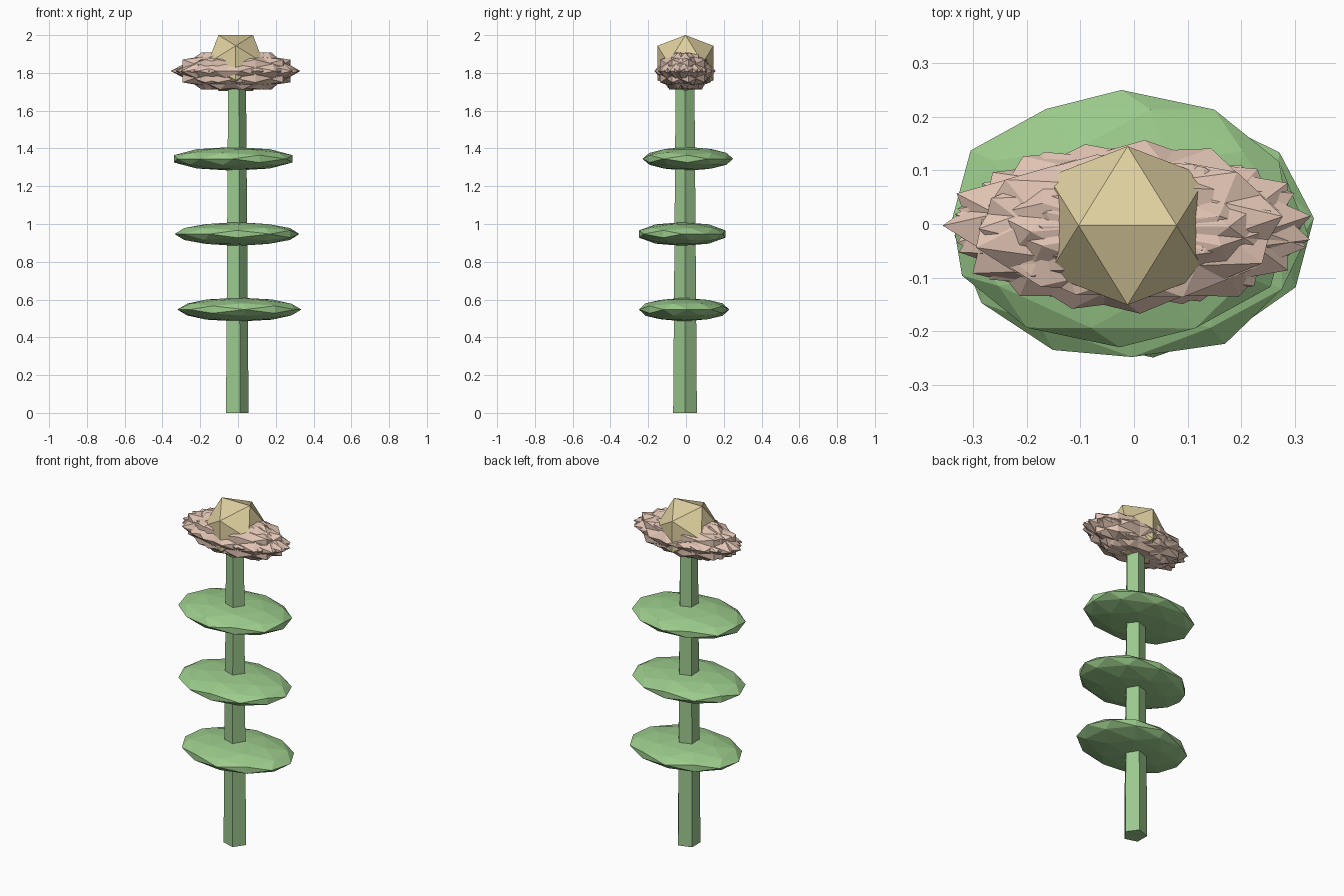
import bpy, bmesh, math
from mathutils import Matrix, Vector

if "Cube" in bpy.data.objects:
    bpy.data.objects.remove(bpy.data.objects["Cube"])

PHI = (1 + 5 ** 0.5) / 2
CX, CY = -0.01, -0.005


def material(name, rgb):
    m = bpy.data.materials.new(name)
    m.diffuse_color = (*rgb, 1)
    m.use_nodes = True
    m.node_tree.nodes["Principled BSDF"].inputs["Base Color"].default_value = m.diffuse_color
    return m


def finish(name, bm, mat):
    bmesh.ops.recalc_face_normals(bm, faces=bm.faces)
    mesh = bpy.data.meshes.new(name)
    bm.to_mesh(mesh)
    bm.free()
    mesh.materials.append(mat)
    ob = bpy.data.objects.new(name, mesh)
    bpy.context.collection.objects.link(ob)
    return ob


def ico(name, mat, centre, size, turn=0, detail=0):
    """Icosahedron with an edge on top, turned about z, then stretched."""
    bm = bmesh.new()
    for a in (-1, 1):
        for b in (-PHI, PHI):
            for co in ((a, 0, b), (0, b, a), (b, a, 0)):
                bm.verts.new(Vector(co).normalized())
    bmesh.ops.convex_hull(bm, input=bm.verts)
    if detail:
        bmesh.ops.subdivide_edges(bm, edges=bm.edges, cuts=1, use_grid_fill=True)
        for v in bm.verts:
            v.co.normalize()
    bm.transform(Matrix.Translation(centre) @ Matrix.Diagonal((*size, 1))
                 @ Matrix.Rotation(turn, 4, 'Z'))
    return finish(name, bm, mat)


stem_green = material("stem_green", (0.33, 0.58, 0.27))
leaf_green = material("leaf_green", (0.33, 0.60, 0.26))
petal_pink = material("petal_pink", (0.75, 0.55, 0.45))
gold = material("gold", (0.74, 0.63, 0.35))

# Five-sided tapering stem
bm = bmesh.new()
rings = [[bm.verts.new((CX + r * math.cos(k * math.tau / 5),
                        CY + r * math.sin(k * math.tau / 5), z)) for k in range(5)]
         for r, z in ((0.066, 0), (0.052, 1.8))]
for k in range(5):
    j = (k + 1) % 5
    bm.faces.new((rings[0][k], rings[0][j], rings[1][j], rings[1][k]))
for ring in rings:
    bm.faces.new(ring)
finish("stem", bm, stem_green)

# Three flat leaf discs, each turned and slightly off-centre
for i, (x, y, z, turn) in enumerate(((0.007, -0.01, 0.547, 5),
                                     (-0.005, -0.02, 0.947, 32),
                                     (-0.025, 0.01, 1.345, 58))):
    ico(f"leaf_{i + 1}", leaf_green, (x, y, z), (0.33, 0.24, 0.063),
        math.radians(turn), 1)

# Spiky flower head: overlapping turned petals
COUNT = 10
for i in range(COUNT):
    a = i * math.tau / COUNT
    ico(f"petal_{i + 1}", petal_pink,
        (CX + 0.012 * math.cos(a), CY + 0.008 * math.sin(a), 1.81),
        (0.335, 0.155, 0.115), i * 2.4)

# Flower centre
ico("flower_centre", gold, (-0.012, -0.003, 1.852), (0.174, 0.174, 0.174))
